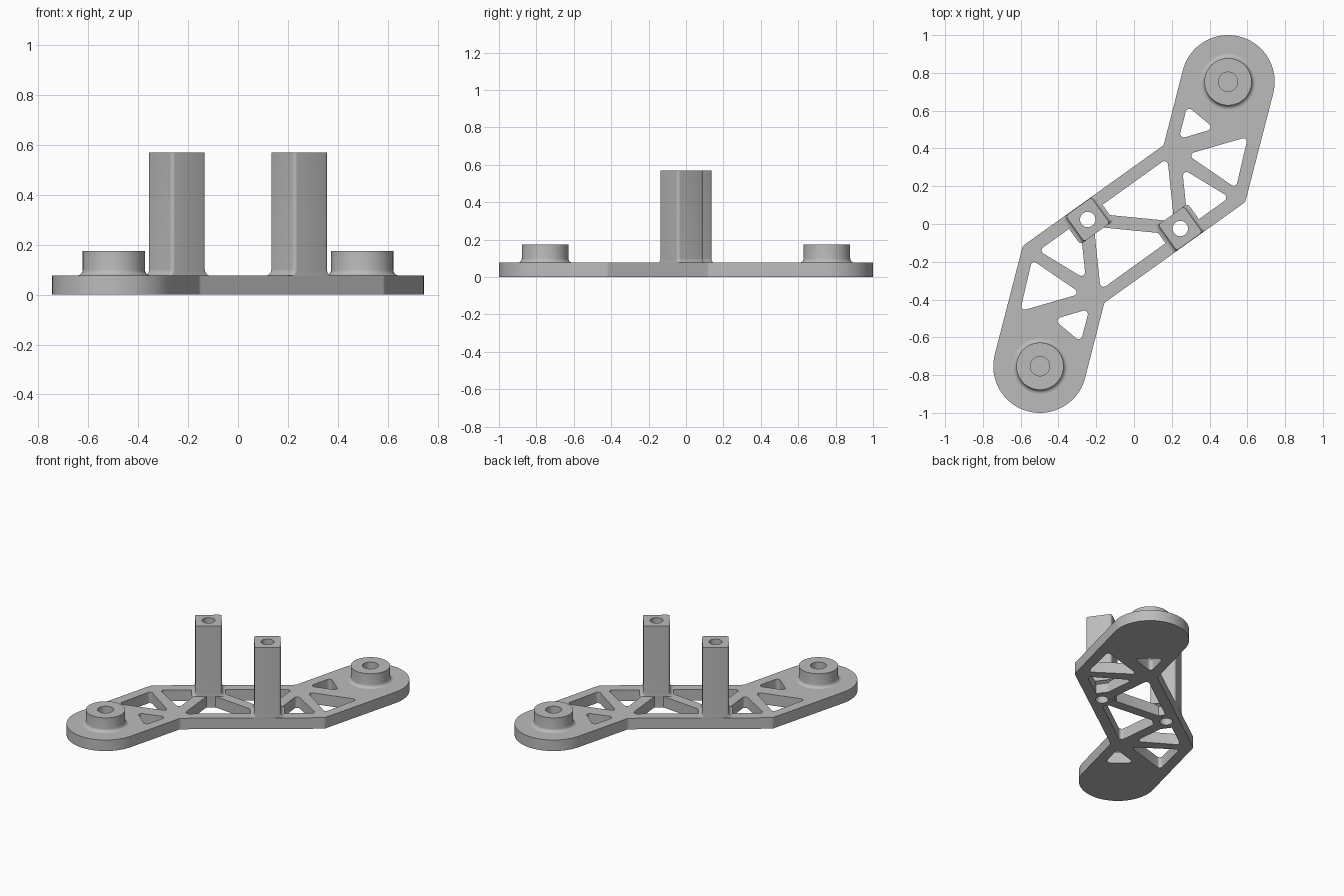
import bpy, bmesh, math
from mathutils import Vector, Matrix

if "Cube" in bpy.data.objects:
    bpy.data.objects.remove(bpy.data.objects["Cube"])

PLATE, BOSS_TOP, POST_TOP = 0.077, 0.175, 0.57
CAP, CAP_R = Vector((0.498, 0.753)), 0.247
POST, POST_HOLE = Vector((0.245, -0.024)), 0.041
EDGE_ANGLE = math.atan2(0.533, 0.742)

grey = bpy.data.materials.new("plain grey")
grey.use_nodes = True
COLOR = (0.5, 0.5, 0.5, 1)
grey.diffuse_color = COLOR
grey.node_tree.nodes["Principled BSDF"].inputs["Base Color"].default_value = COLOR


def finish(name, bm, matrix=Matrix()):
    bmesh.ops.remove_doubles(bm, verts=bm.verts, dist=0.0002)
    bmesh.ops.recalc_face_normals(bm, faces=bm.faces)
    mesh = bpy.data.meshes.new(name)
    bm.to_mesh(mesh)
    bm.free()
    mesh.materials.append(grey)
    obj = bpy.data.objects.new(name, mesh)
    obj.matrix_world = matrix
    bpy.context.collection.objects.link(obj)
    bpy.ops.object.select_all(action="DESELECT")
    obj.select_set(True)
    bpy.context.view_layer.objects.active = obj
    bpy.ops.object.shade_smooth_by_angle(angle=math.radians(35))


def arc(center, r, start, end, steps):
    return [Vector((center[0] + r * math.cos(start + (end - start) * i / steps),
                    center[1] + r * math.sin(start + (end - start) * i / steps)))
            for i in range(steps + 1)]


def rounded(corners, r, steps=6):
    """Replace every corner of a polygon by a tangent arc."""
    pts = [Vector(c) for c in corners]
    out = []
    for i, p in enumerate(pts):
        a = (pts[i - 1] - p).normalized()
        b = (pts[(i + 1) % len(pts)] - p).normalized()
        half = a.angle(b) / 2
        center = p + (a + b).normalized() * (r / math.sin(half))
        t1, t2 = p + a * (r / math.tan(half)), p + b * (r / math.tan(half))
        a1 = math.atan2(*(t1 - center).yx)
        turn = math.atan2(*(t2 - center).yx) - a1
        turn = (turn + math.pi) % math.tau - math.pi
        out += arc(center, r, a1, a1 + turn, steps)
    return out


# Plate: half outline and half of the cutouts, repeated by a half turn
side = math.atan2(-0.247, 0.969)
half_outline = rounded([(0.589, 0.116), CAP + Vector((0.238, -0.061)),
                        CAP, (0.157, 0.417)], 0.02)
lower, upper = half_outline[:7], half_outline[-7:]
elbow_out = rounded([(-0.157, -0.417), (0.589, 0.116), (0.736, 0.692)], 0.03)[7:14]
elbow_in = rounded([(0.258, 0.814), (0.157, 0.417), (-0.589, -0.116)], 0.03)[7:14]
half_outline = elbow_out + arc(CAP, CAP_R, side, side + math.pi, 40) + elbow_in

cutouts = [
    rounded([(0.282, 0.625), (0.426, 0.505), (0.236, 0.449)], 0.02),
    rounded([(0.28, 0.368), (0.603, 0.462), (0.54, 0.19)], 0.018),
    rounded([(0.255, 0.293), (0.505, 0.141), (0.287, -0.015)], 0.02),
    rounded([(0.177, 0.349), (-0.229, 0.057), (0.212, 0.014)], 0.02),
    arc(POST, POST_HOLE, 0, math.tau, 24)[:-1],
]
loops = [half_outline + [-p for p in half_outline]]
for loop in cutouts:
    loops += [loop, [-p for p in loop]]

curve = bpy.data.curves.new("plate_profile", "CURVE")
curve.dimensions = "2D"
curve.fill_mode = "BOTH"
curve.extrude = PLATE / 2
for loop in loops:
    spline = curve.splines.new("POLY")
    spline.points.add(len(loop) - 1)
    for point, p in zip(spline.points, loop):
        point.co = (p.x, p.y, 0, 1)
    spline.use_cyclic_u = True
profile = bpy.data.objects.new("plate_profile", curve)
bpy.context.collection.objects.link(profile)
bpy.context.view_layer.update()
filled = bpy.data.meshes.new_from_object(
    profile.evaluated_get(bpy.context.evaluated_depsgraph_get()))
bm = bmesh.new()
bm.from_mesh(filled)
bpy.data.objects.remove(profile)
bpy.data.meshes.remove(filled)
for face in bm.faces:
    face.material_index = 0
finish("plate", bm, Matrix.Translation((0, 0, PLATE / 2)))


def loft(bm, rings, closed=False):
    rows = [[bm.verts.new((p.x, p.y, z)) for p in ring] for ring, z in rings]
    pairs = list(zip(rows, rows[1:])) + ([(rows[-1], rows[0])] if closed else [])
    for a, b in pairs:
        for i in range(len(a)):
            j = (i + 1) % len(a)
            bm.faces.new((a[i], a[j], b[j], b[i]))
    return rows


# Round bosses with a base fillet and a blind hole
def boss(name, center):
    r, fillet, bore = 0.125, 0.022, 0.051
    steps = [(r + fillet * (1 - math.sin(t)), PLATE + fillet * (1 - math.cos(t)))
             for t in [math.pi / 2 * i / 5 for i in range(6)]]
    steps += [(r, BOSS_TOP), (bore, BOSS_TOP), (bore, PLATE + 0.002)]
    bm = bmesh.new()
    rows = loft(bm, [(arc((0, 0), rad, 0, math.tau, 48)[:-1], z) for rad, z in steps])
    bm.faces.new(rows[-1])
    finish(name, bm, Matrix.Translation((center.x, center.y, 0)))


# Square posts with a through hole, flared along the plate edge
def post(name, center):
    s, corner, fillet = 0.084, 0.015, 0.025

    def square(flare=0):
        w = s + flare
        return rounded([(w, s), (-w, s), (-w, -s), (w, -s)], corner, 5)

    bore = arc((0, 0), POST_HOLE, math.radians(7.5), math.radians(367.5), 24)[:-1]
    rings = [(bore, 0.001), (bore, POST_TOP), (square(), POST_TOP)]
    for i in range(6):
        t = math.pi / 2 * i / 5
        rings.append((square(fillet * (1 - math.cos(t))),
                      PLATE + fillet * (1 - math.sin(t))))
    rings += [(square(), PLATE - 0.01), (square(), 0.001)]
    bm = bmesh.new()
    loft(bm, rings, closed=True)
    finish(name, bm, Matrix.Translation((center.x, center.y, 0))
           @ Matrix.Rotation(EDGE_ANGLE, 4, "Z"))


for label, sign in (("left", 1), ("right", -1)):
    boss(label + "_boss", CAP * sign)
    post(label + "_post", POST * sign)
